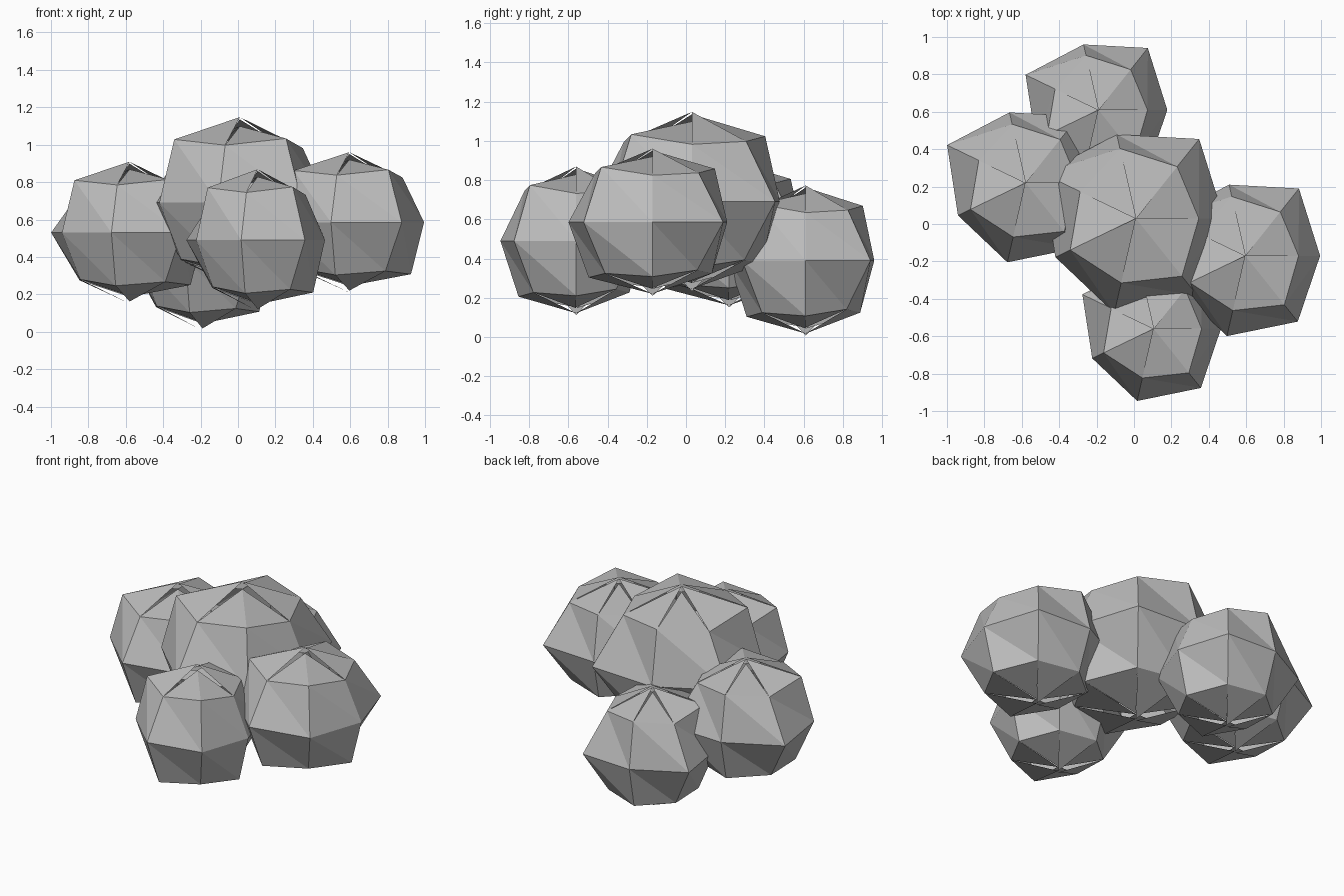
import bpy, bmesh, math

if "Cube" in bpy.data.objects:
    bpy.data.objects.remove(bpy.data.objects["Cube"])

SEG = 7
# Irregular ring radii around the puff, and split pole heights per wedge
UPPER = [.285, .30, .325, .28, .33, .30, .335]
EQUATOR = [.40, .46, .39, .47, .405, .44, .45]
LOWER = [.33, .29, .31, .30, .295, .335, .31]
TOP = [.375, .365, .335, .365, .375, .335, .335]
BOTTOM = [.335, .365, .34, .375, .335, .365, .34]
SQUASH = 0.84

grey = bpy.data.materials.new("soft grey")
grey.diffuse_color = (0.5, 0.5, 0.5, 1)
grey.use_nodes = True
grey.node_tree.nodes["Principled BSDF"].inputs["Base Color"].default_value = grey.diffuse_color


def puff(name, center, sxy, sz):
    """Faceted lumpy ball: three rings of seven and loose pole wedges."""
    bm = bmesh.new()

    def ring(radii, side):
        out = []
        for i, r in enumerate(radii):
            a = 2 * math.pi * i / SEG
            out.append(bm.verts.new((r * sxy * math.cos(a), r * sxy * math.sin(a),
                                     side * r * SQUASH * sz)))
        return out

    up, mid, low = ring(UPPER, 1), ring(EQUATOR, 0), ring(LOWER, -1)
    for i in range(SEG):
        j = (i + 1) % SEG
        for a, b in ((up, mid), (mid, low)):
            bm.faces.new((a[i], b[i], b[j]))
            bm.faces.new((a[i], b[j], a[j]))
        bm.faces.new((bm.verts.new((0, 0, TOP[i] * sz)), up[i], up[j]))
        bm.faces.new((bm.verts.new((0, 0, -BOTTOM[i] * sz)), low[j], low[i]))
    mesh = bpy.data.meshes.new(name)
    bm.to_mesh(mesh)
    bm.free()
    mesh.materials.append(grey)
    obj = bpy.data.objects.new(name, mesh)
    obj.location = center
    bpy.context.collection.objects.link(obj)


puff("puff_center", (0.01, 0.03, 0.69), 1.18, 1.22)
puff("puff_right", (0.595, -0.17, 0.585), 1.0, 1.0)
puff("puff_left", (-0.58, 0.22, 0.53), 0.99, 1.01)
puff("puff_front", (0.105, -0.56, 0.49), 0.90, 1.01)
puff("puff_back", (-0.19, 0.61, 0.39), 0.92, 1.02)
